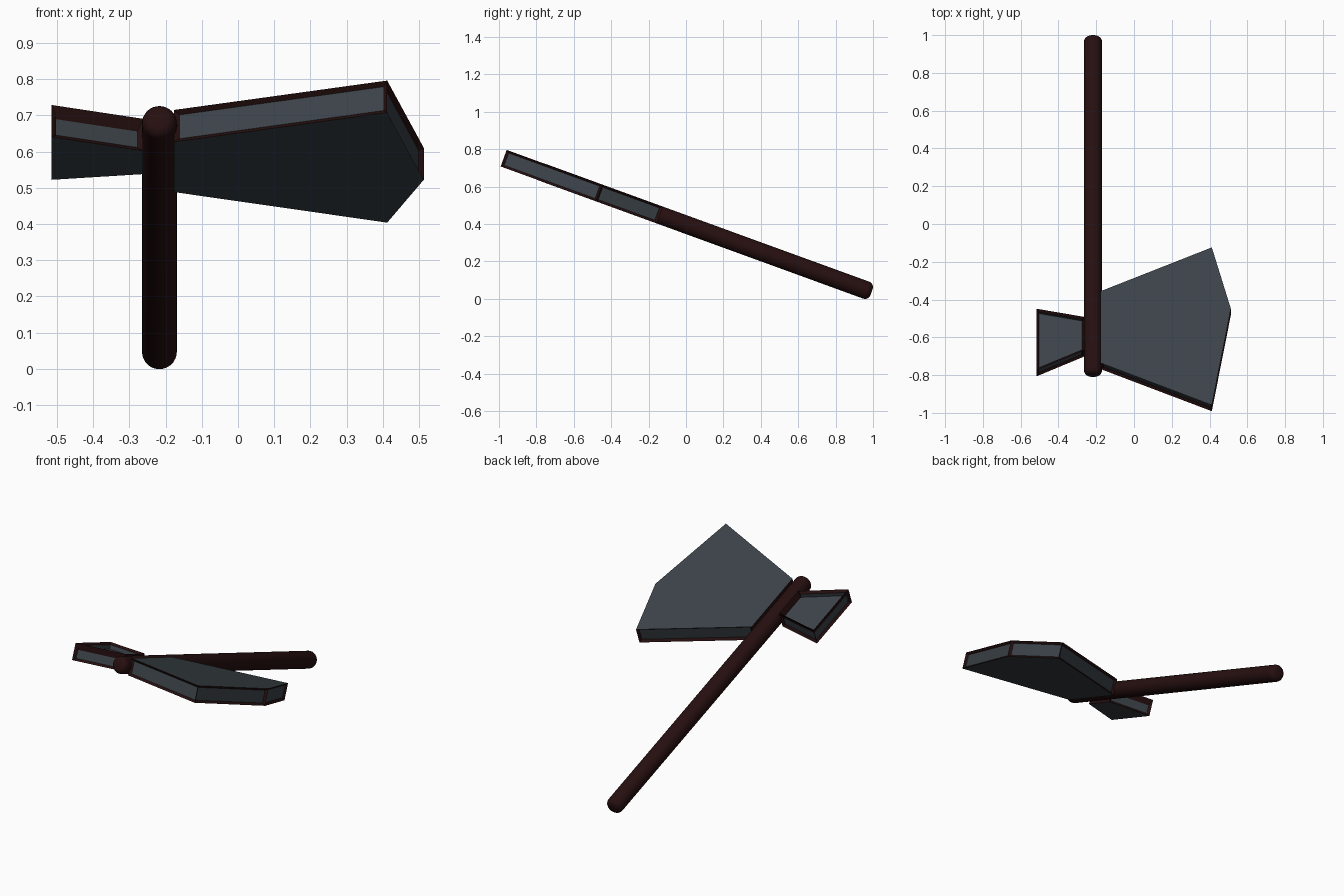
import bpy
import bmesh
import math
from mathutils import Matrix

TILT = math.radians(20)
THICK = 0.094
PLACE = Matrix.Translation((0, 0, 0.397)) @ Matrix.Rotation(-TILT, 4, 'X')

cube = bpy.data.objects.get("Cube")
if cube:
    bpy.data.objects.remove(cube, do_unlink=True)


def make_material(name, color):
    mat = bpy.data.materials.new(name)
    mat.use_nodes = True
    mat.diffuse_color = color
    bsdf = mat.node_tree.nodes["Principled BSDF"]
    bsdf.inputs["Base Color"].default_value = color
    bsdf.inputs["Roughness"].default_value = 0.8
    return mat


steel = make_material("slate steel", (0.045, 0.056, 0.066, 1))
wood = make_material("dark red wood", (0.020, 0.0048, 0.005, 1))


def finish(name, bm, materials):
    bmesh.ops.recalc_face_normals(bm, faces=bm.faces)
    mesh = bpy.data.meshes.new(name)
    bm.to_mesh(mesh)
    bm.free()
    for mat in materials:
        mesh.materials.append(mat)
    obj = bpy.data.objects.new(name, mesh)
    obj.matrix_world = PLACE
    bpy.context.collection.objects.link(obj)
    return obj


def recess(bm, faces, width, depth):
    """Sink a panel into each face and leave a dark sloping rim."""
    rim = bmesh.ops.inset_individual(bm, faces=faces, thickness=width,
                                     depth=-depth, use_even_offset=True)
    for face in rim["faces"]:
        face.material_index = 1


def plate(name, outline, root_x, top_depth=0):
    """Extruded outline with recessed edges; y is measured on the ground."""
    bm = bmesh.new()
    verts = [bm.verts.new((x, y / math.cos(TILT), -THICK / 2)) for x, y in outline]
    base = bm.faces.new(verts)
    extruded = bmesh.ops.extrude_face_region(bm, geom=[base])
    new_verts = [g for g in extruded["geom"] if isinstance(g, bmesh.types.BMVert)]
    bmesh.ops.translate(bm, verts=new_verts, vec=(0, 0, THICK))
    bmesh.ops.recalc_face_normals(bm, faces=bm.faces)
    bm.normal_update()
    sides = [f for f in bm.faces if abs(f.normal.z) < 0.5]
    top = [f for f in bm.faces if f.normal.z > 0.5]
    # The side against the handle stays flat and dark
    for face in sides:
        if abs(face.calc_center_median().x - root_x) < 0.001:
            face.material_index = 1
    recess(bm, [f for f in sides if f.material_index == 0], 0.012, 0.012)
    if top_depth:
        recess(bm, top, 0.012, top_depth)
    return finish(name, bm, [steel, wood])


# Axe blade and the hammer behind it
plate("axe_blade", [(-0.177, -0.372), (0.412, -0.14), (0.513, -0.465),
                    (0.412, -0.975), (-0.177, -0.752)], -0.177)
plate("hammer_head", [(-0.262, -0.508), (-0.515, -0.465),
                      (-0.515, -0.79), (-0.262, -0.685)], -0.262, 0.035)

# Round handle with softened ends
back, front = 0.992 / math.cos(TILT), -0.802 / math.cos(TILT)
bm = bmesh.new()
bmesh.ops.create_cone(bm, cap_ends=True, segments=32, radius1=0.048, radius2=0.048,
                      depth=back - front,
                      matrix=Matrix.Translation((-0.217, (back + front) / 2, 0))
                      @ Matrix.Rotation(math.pi / 2, 4, 'X'))
ends = [e for e in bm.edges if abs(e.verts[0].co.y - e.verts[1].co.y) < 0.001]
bmesh.ops.bevel(bm, geom=ends, offset=0.03, segments=5, profile=0.5, affect='EDGES')
handle = finish("handle", bm, [wood])
bpy.ops.object.select_all(action='DESELECT')
handle.select_set(True)
bpy.context.view_layer.objects.active = handle
bpy.ops.object.shade_smooth_by_angle(angle=math.radians(40))
